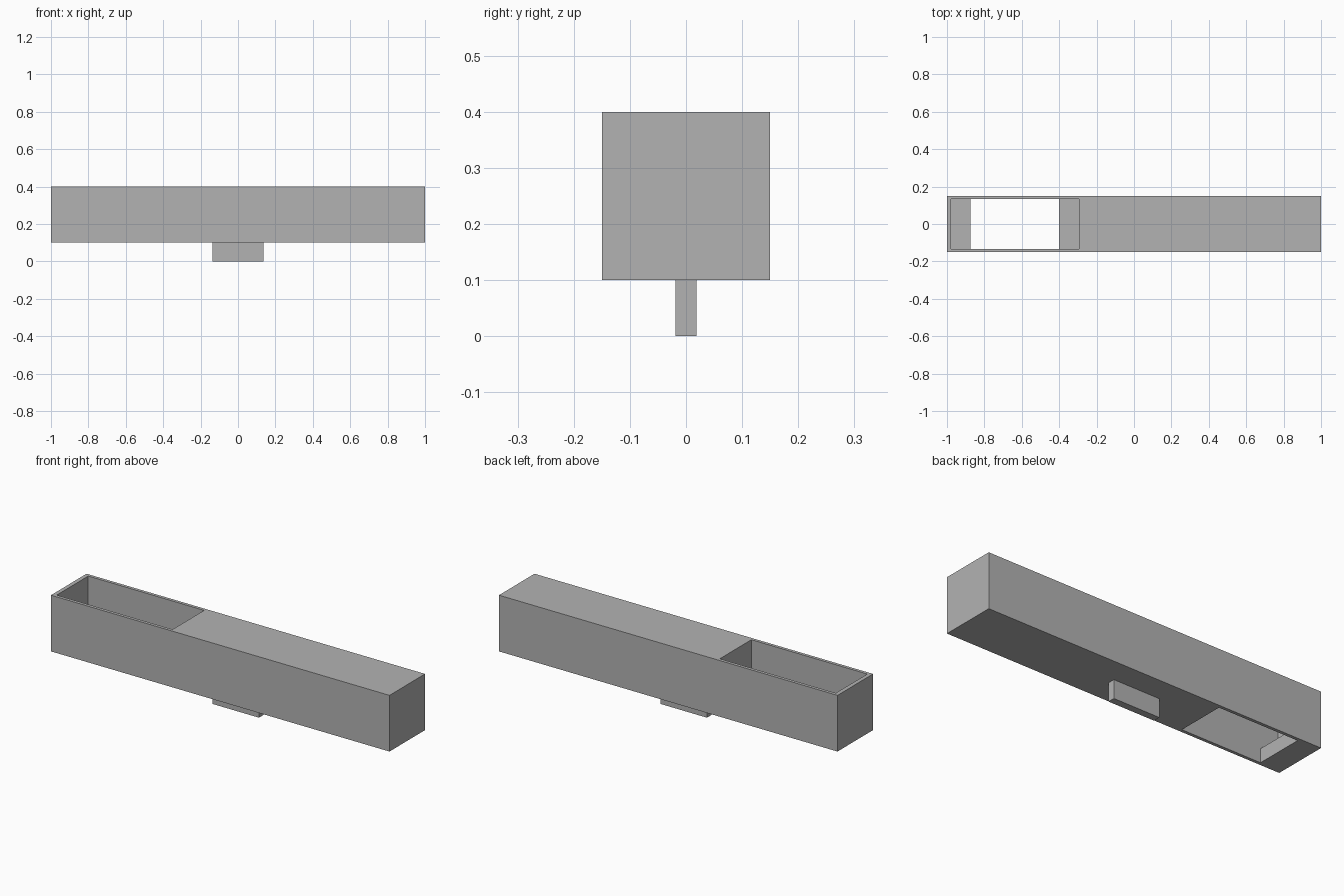
import bpy
from mathutils import Vector

default_cube = bpy.data.objects.get("Cube")
if default_cube:
    bpy.data.objects.remove(default_cube, do_unlink=True)

grey = bpy.data.materials.new("plain grey")
grey.use_nodes = True
GREY = (0.45, 0.45, 0.45, 1)
grey.diffuse_color = GREY
grey.node_tree.nodes["Principled BSDF"].inputs["Base Color"].default_value = GREY


def box(name, low, high):
    """Axis-aligned box between two corners."""
    low, high = Vector(low), Vector(high)
    bpy.ops.mesh.primitive_cube_add(size=1, location=(low + high) / 2)
    obj = bpy.context.object
    obj.name = name
    obj.scale = high - low
    bpy.ops.object.transform_apply(location=False, rotation=False, scale=True)
    obj.data.materials.append(grey)
    return obj


def cut(target, cutter):
    """Subtract the cutter from the target and discard it."""
    cutter.hide_render = True
    mod = target.modifiers.new("cut", 'BOOLEAN')
    mod.operation = 'DIFFERENCE'
    mod.solver = 'EXACT'
    mod.object = cutter
    bpy.context.view_layer.objects.active = target
    bpy.ops.object.modifier_apply(modifier=mod.name)
    bpy.data.objects.remove(cutter, do_unlink=True)


# Long beam
beam = box("beam", (-1, -0.15, 0.1), (1, 0.15, 0.4))

# Open pocket in one end, down to a ledge
WALL = 0.133
FLOOR = 0.175
cut(beam, box("pocket_cutter", (-0.978, -WALL, FLOOR), (-0.293, WALL, 0.5)))

# Shorter opening through the pocket floor, leaving a ledge at each end
cut(beam, box("floor_cutter", (-0.873, -WALL, 0), (-0.4, WALL, FLOOR + 0.05)))

# Thin tab under the middle
box("tab", (-0.137, -0.019, 0), (0.137, 0.019, 0.1))
